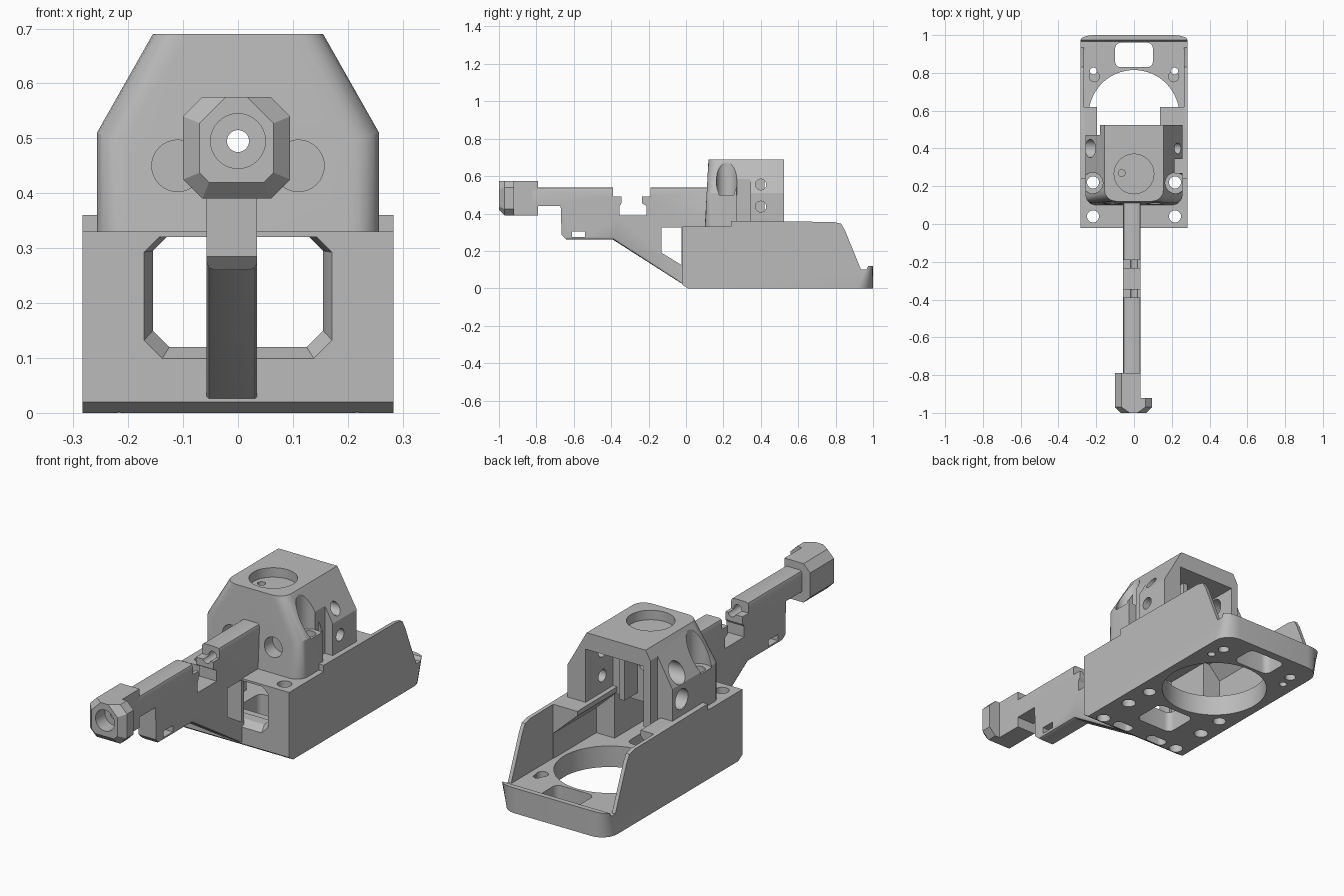
import bpy, bmesh, math
from mathutils import Vector

cube = bpy.data.objects.get("Cube")
if cube:
    bpy.data.objects.remove(cube)

grey = bpy.data.materials.new("plain grey")
grey.use_nodes = True
grey.diffuse_color = (0.5, 0.5, 0.5, 1)
grey.node_tree.nodes["Principled BSDF"].inputs["Base Color"].default_value = (0.5, 0.5, 0.5, 1)


def place(axis, a, b, d):
    return {"x": (d, a, b), "y": (a, d, b), "z": (a, b, d)}[axis]


def prism(name, pts, axis, lo, hi, flare=1.0, pivot=(0, 0)):
    """Extrude a 2D outline along an axis; flare scales the low end about the pivot."""
    bm = bmesh.new()
    ends = []
    for d, s in ((lo, flare), (hi, 1.0)):
        ends.append([bm.verts.new(place(axis, pivot[0] + (a - pivot[0]) * s,
                                        pivot[1] + (b - pivot[1]) * s, d)) for a, b in pts])
    n = len(pts)
    bm.faces.new(ends[0])
    bm.faces.new(ends[1])
    for i in range(n):
        j = (i + 1) % n
        bm.faces.new((ends[0][i], ends[0][j], ends[1][j], ends[1][i]))
    bmesh.ops.recalc_face_normals(bm, faces=bm.faces[:])
    me = bpy.data.meshes.new(name)
    bm.to_mesh(me)
    bm.free()
    me.materials.append(grey)
    ob = bpy.data.objects.new(name, me)
    bpy.context.collection.objects.link(ob)
    return ob


def box(x0, x1, y0, y1, z0, z1):
    return prism("cutter", [(x0, y0), (x1, y0), (x1, y1), (x0, y1)], "z", z0, z1)


def hole(axis, a, b, r, lo, hi, n=32):
    pts = [(a + r * math.cos(2 * math.pi * i / n), b + r * math.sin(2 * math.pi * i / n)) for i in range(n)]
    return prism("cutter", pts, axis, lo, hi)


def rounded(a, b, w, h, r, lo, hi):
    pts = []
    for k, (sx, sy) in enumerate(((1, 1), (-1, 1), (-1, -1), (1, -1))):
        for i in range(6):
            t = math.radians(90 * k + 18 * i)
            pts.append((a + sx * (w / 2 - r) + r * math.cos(t), b + sy * (h / 2 - r) + r * math.sin(t)))
    return prism("cutter", pts, "z", lo, hi)


def bevel_edges(ob, test, width, segments):
    bm = bmesh.new()
    bm.from_mesh(ob.data)
    edges = [e for e in bm.edges if test(e.verts[0].co, e.verts[1].co)]
    bmesh.ops.bevel(bm, geom=edges, offset=width, segments=segments, profile=0.5, affect="EDGES")
    bm.to_mesh(ob.data)
    bm.free()


def carve(ob, cutters):
    """Subtract every cutter, keep the result, drop the cutters."""
    for c in cutters:
        c.hide_render = True
        m = ob.modifiers.new("cut", "BOOLEAN")
        m.operation, m.solver, m.object = "DIFFERENCE", "EXACT", c
    dg = bpy.context.evaluated_depsgraph_get()
    me = bpy.data.meshes.new_from_object(ob.evaluated_get(dg))
    ob.modifiers.clear()
    ob.data = me
    for c in cutters:
        bpy.data.objects.remove(c)
    bpy.ops.object.select_all(action="DESELECT")
    ob.select_set(True)
    bpy.context.view_layer.objects.active = ob
    bpy.ops.object.shade_smooth_by_angle(angle=math.radians(25))


def screw_holes():
    return [hole("z", s * 0.217, y, 0.032, -0.1, 0.8) for s in (-1, 1) for y in (0.04, 0.22)]


# Tray-shaped base with sloping rear walls
base = prism("base", [(0.01, 0), (1, 0), (1, 0.12), (0.975, 0.12), (0.965, 0.102), (0.935, 0.102),
                      (0.85, 0.31), (0.83, 0.345), (0.79, 0.355), (0.24, 0.36), (0.24, 0.33),
                      (-0.02, 0.33), (-0.02, 0.02)], "x", -0.283, 0.283)
bevel_edges(base, lambda a, b: a.y > 0.99 and b.y > 0.99 and abs(a.x - b.x) < 0.01, 0.08, 6)
window = [(-0.155, 0.15), (-0.125, 0.12), (0.125, 0.12), (0.155, 0.15),
          (0.155, 0.295), (0.13, 0.32), (-0.13, 0.32), (-0.155, 0.295)]
cuts = screw_holes() + [
    prism("cutter", window, "y", -0.03, 0.1),
    prism("cutter", window, "y", -0.03, 0.02, 1.13, (0, 0.32)),
    box(-0.165, 0.165, 0.07, 0.31, 0.1, 0.32),
    prism("cutter", [(-0.262, 0.1), (0.262, 0.1), (0.262, 0.22), (0.138, 0.335), (0.138, 0.4),
                     (-0.195, 0.4), (-0.195, 0.33), (-0.262, 0.26)], "y", 0.3, 0.63),
    box(-0.265, 0.265, 0.62, 0.94, 0.1, 0.5),
    hole("z", 0, 0.575, 0.24, -0.1, 0.15, 64),
    rounded(0, 0.895, 0.2, 0.13, 0.03, -0.1, 0.3),
    rounded(0, 0.22, 0.2, 0.17, 0.03, -0.1, 0.2)]
for s in (-1, 1):
    cuts += [hole("z", s * 0.21, 0.78, 0.027, 0.05, 0.2), hole("z", s * 0.215, 0.81, 0.018, -0.1, 0.2),
             hole("z", s * 0.21, 0.36, 0.03, -0.1, 0.09),
             hole("z", s * 0.2, 0.88, 0.025, -0.1, 0.06),
             rounded(s * 0.1, 0.04, 0.1, 0.05, 0.02, -0.1, 0.06)]
carve(base, cuts)

# Faceted head housing with an open rear pocket
head = prism("head_housing", [(-0.257, 0.325), (0.257, 0.325), (0.257, 0.51), (0.155, 0.69),
                              (-0.155, 0.69), (-0.257, 0.51)], "y", 0.1, 0.525)
for v in head.data.vertices:
    if v.co.z > 0.6 and v.co.y < 0.2:
        v.co.y = 0.12
bevel_edges(head, lambda a, b: max(a.y, b.y) < 0.2 and abs(a.z - b.z) > 0.05, 0.055, 5)
cuts = screw_holes() + [
    box(-0.145, 0.16, 0.32, 0.6, 0.2, 0.61),
    box(0.215, 0.3, 0.27, 0.345, 0.3, 0.59),
    box(-0.3, -0.18, 0.47, 0.6, 0.3, 0.8),
    hole("z", 0, 0.265, 0.105, 0.645, 0.8, 48),
    hole("z", -0.065, 0.27, 0.018, 0.55, 0.7),
    hole("y", 0, 0.495, 0.02, 0, 0.6)]
for s in (-1, 1):
    cuts += [hole("z", s * 0.22, 0.217, 0.055, 0.5, 0.8),
             hole("y", s * 0.11, 0.45, 0.047, 0, 0.17)]
for z in (0.437, 0.555):
    cuts += [hole("x", 0.4, z, 0.029, 0.1, 0.4), hole("x", 0.4, z, 0.048, -0.4, -0.1)]
carve(head, cuts)

# Rear pocket rib
rib = prism("pocket_rib", [(0.03, 0.36), (0.055, 0.36), (0.055, 0.62), (0.03, 0.62)], "y", 0.3, 0.42)
carve(rib, [])

# Long arm with a stepped notch and a triangular web
arm = prism("arm", [(-0.82, 0.54), (-0.39, 0.54), (-0.39, 0.49), (-0.345, 0.49), (-0.345, 0.455),
                    (-0.355, 0.44), (-0.355, 0.39), (-0.21, 0.39), (-0.21, 0.44), (-0.235, 0.455),
                    (-0.235, 0.49), (-0.19, 0.49), (-0.19, 0.54), (0.14, 0.54), (0.14, 0.33),
                    (-0.005, 0.33), (-0.005, 0.02), (-0.03, 0.03), (-0.39, 0.26), (-0.64, 0.26),
                    (-0.665, 0.285), (-0.67, 0.44), (-0.82, 0.44)], "x", -0.057, 0.035)
# long top and bottom edges are softened
bevel_edges(arm, lambda a, b: abs(a.x - b.x) < 0.001 and abs(a.y - b.y) > 0.1
            and (min(a.z, b.z) > 0.5 or max(a.z, b.z) < 0.27), 0.014, 2)
carve(arm, [
    prism("cutter", [(-0.13, 0.325), (-0.025, 0.325), (-0.025, 0.125), (-0.13, 0.19)], "x", -0.2, 0.2),
    box(-0.2, 0.2, -0.61, -0.54, 0.275, 0.305),
    hole("y", 0, 0.495, 0.02, -1.2, 0.5)])

# Chamfered nozzle block at the arm tip, with a bored socket
nozzle = prism("nozzle", [(-0.1, 0.425), (-0.065, 0.39), (0.06, 0.39), (0.095, 0.425),
                          (0.095, 0.54), (0.06, 0.575), (-0.065, 0.575), (-0.1, 0.54)], "y", -1, -0.79)
bevel_edges(nozzle, lambda a, b: max(a.y, b.y) < -0.99 and min(a.z, b.z) < 0.57, 0.03, 1)
carve(nozzle, [box(0.035, 0.2, -0.92, -0.7, 0.2, 0.7),
               hole("y", 0, 0.495, 0.05, -1.1, -0.93),
               hole("y", 0, 0.495, 0.02, -1.1, -0.7)])
